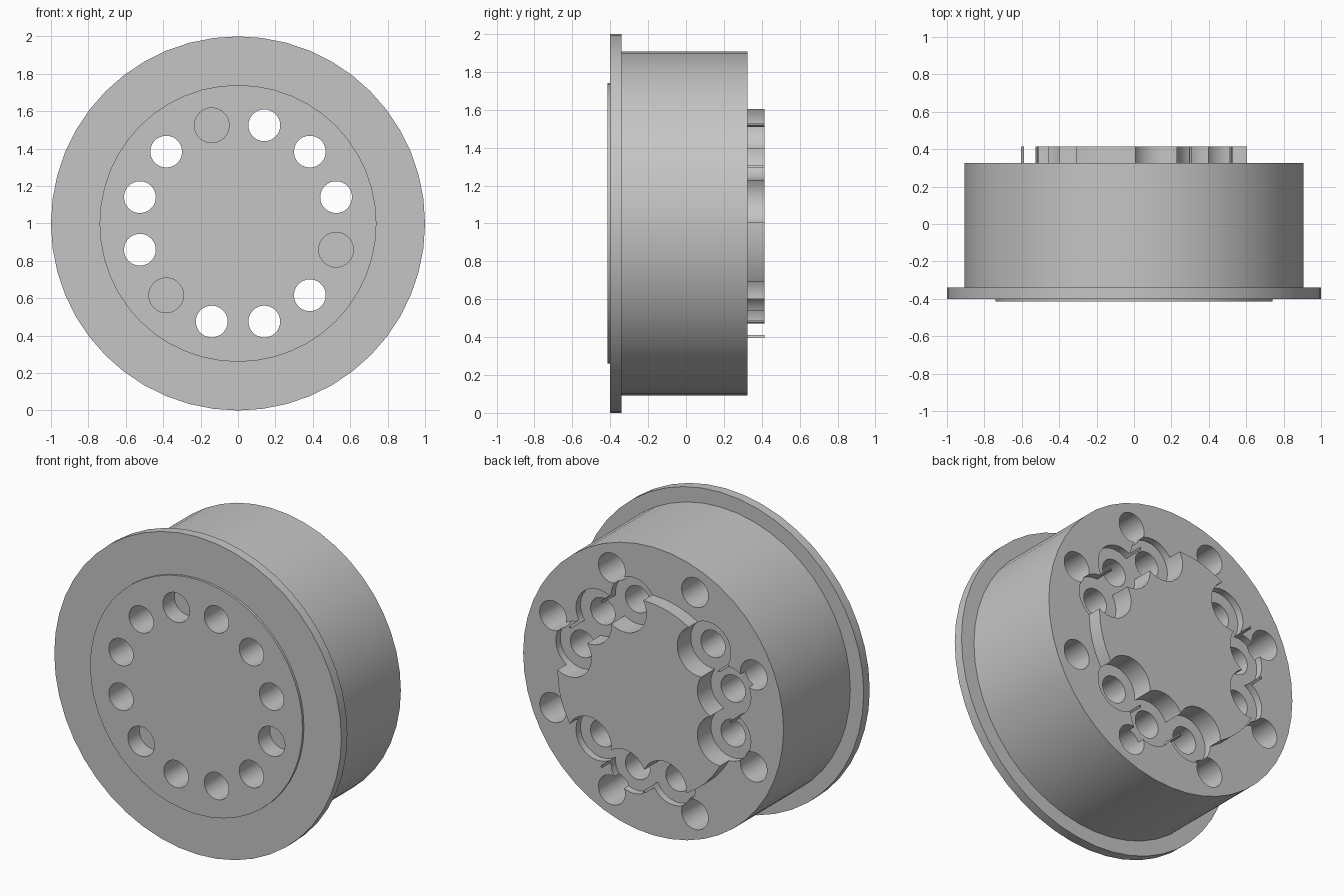
import bpy
import bmesh
from math import cos, sin, pi, radians
from mathutils import Matrix

if "Cube" in bpy.data.objects:
    bpy.data.objects.remove(bpy.data.objects["Cube"], do_unlink=True)

# Single grey finish
grey = bpy.data.materials.new("machined_grey")
grey.use_nodes = True
tone = (0.56, 0.56, 0.56, 1)
grey.diffuse_color = tone
grey.node_tree.nodes["Principled BSDF"].inputs["Base Color"].default_value = tone

AXIS_Z = 1.0
BOLT_R = 0.543     # bolt circle of the front holes
RIM_R = 0.757      # circle of the rear outer holes


def add_object(name, bm):
    mesh = bpy.data.meshes.new(name)
    bmesh.ops.recalc_face_normals(bm, faces=bm.faces)
    bm.to_mesh(mesh)
    bm.free()
    mesh.materials.append(grey)
    obj = bpy.data.objects.new(name, mesh)
    bpy.context.scene.collection.objects.link(obj)
    return obj


def turned_body(name, profile, segments):
    """Revolve (radius, y) steps around the hub axis and cap both ends."""
    bm = bmesh.new()
    rings = []
    for radius, y in profile:
        rings.append([bm.verts.new((radius * sin(2 * pi * i / segments), y,
                                    AXIS_Z + radius * cos(2 * pi * i / segments)))
                      for i in range(segments)])
    for a, b in zip(rings, rings[1:]):
        for i in range(segments):
            j = (i + 1) % segments
            bm.faces.new((a[i], a[j], b[j], b[i]))
    bm.faces.new(rings[0])
    bm.faces.new(rings[-1])
    return add_object(name, bm)


def add_drill(bm, angle, circle, radius, y0, y1):
    """Add one round cutter along y, at an angle on a bolt circle."""
    a = radians(angle)
    place = Matrix.Translation((circle * cos(a), (y0 + y1) / 2, AXIS_Z + circle * sin(a)))
    turn = Matrix.Rotation(pi / 2, 4, 'X') @ Matrix.Rotation(a * 1.37, 4, 'Z')
    bmesh.ops.create_cone(bm, cap_ends=True, segments=32, radius1=radius, radius2=radius,
                          depth=y1 - y0, matrix=place @ turn)


# Hub: front pad, flange, drum and raised rear disc
hub = turned_body("flanged_hub", [
    (0.74, -0.415), (0.74, -0.40), (1.0, -0.40), (1.0, -0.34),
    (0.907, -0.34), (0.907, 0.325), (0.605, 0.325), (0.605, 0.415)], 48)

# Twelve front holes: every fourth is blind, the rest run through a rear pocket
drills = bmesh.new()
for k in range(12):
    angle = 15 + 30 * k
    if k % 4 == 3:
        add_drill(drills, angle, BOLT_R, 0.093, -0.6, -0.30)
    else:
        add_drill(drills, angle, BOLT_R, 0.155, 0.28, 0.6)
        add_drill(drills, angle, BOLT_R, 0.085, -0.6, 0.7)

# Eight blind holes around the rear face
for k in range(8):
    add_drill(drills, 22.5 + 45 * k, RIM_R, 0.093, 0.0, 0.65)

# Cut every hole in one pass
cutter = add_object("hole_cutter", drills)
cutter.hide_render = True
mod = hub.modifiers.new("holes", 'BOOLEAN')
mod.operation = 'DIFFERENCE'
mod.solver = 'EXACT'
mod.use_self = True
mod.object = cutter
bpy.ops.object.select_all(action='DESELECT')
hub.select_set(True)
bpy.context.view_layer.objects.active = hub
bpy.ops.object.modifier_apply(modifier=mod.name)
bpy.data.objects.remove(cutter, do_unlink=True)
bpy.ops.object.shade_smooth_by_angle(angle=radians(30))
